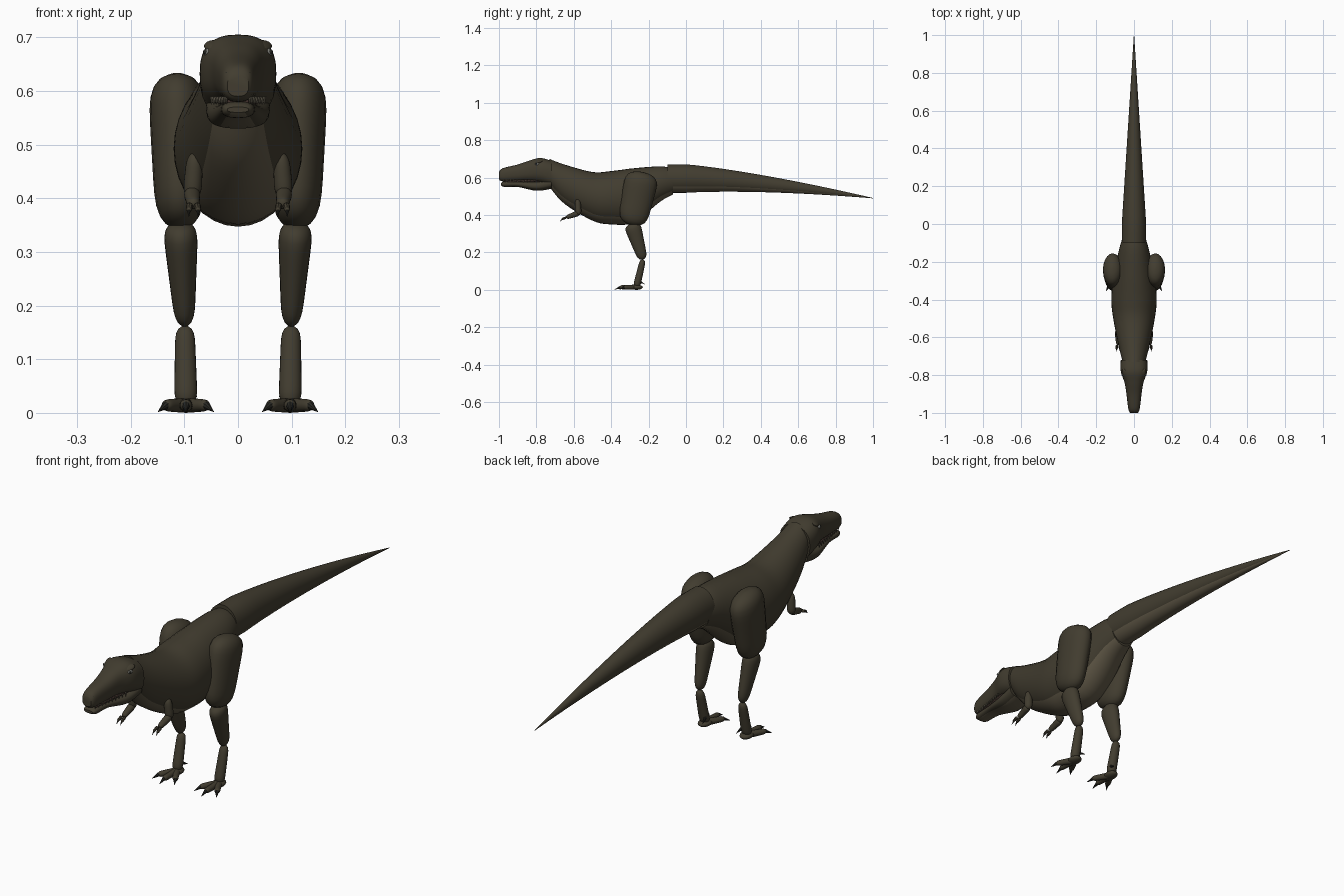
import bpy, math
from math import cos, sin, pi, copysign
from mathutils import Vector

if "Cube" in bpy.data.objects:
    bpy.data.objects.remove(bpy.data.objects["Cube"])


def material(name, red, green, blue):
    mat = bpy.data.materials.new(name)
    mat.use_nodes = True
    mat.diffuse_color = (red, green, blue, 1)
    mat.node_tree.nodes["Principled BSDF"].inputs["Base Color"].default_value = mat.diffuse_color
    return mat


HIDE = material("olive hide", .054, .046, .029)
BELLY = material("pale belly", .12, .1, .064)
CLAW = material("dark claw", .02, .02, .016)
TOOTH = material("dull tooth", .16, .14, .1)
MOUTH = material("mouth lining", .05, .03, .024)
EYE = material("grey eye", .2, .2, .18)


def finish(ob):
    """Turn the faces outward and shade smooth, keeping real edges sharp."""
    bpy.ops.object.select_all(action="DESELECT")
    ob.select_set(True)
    bpy.context.view_layer.objects.active = ob
    bpy.ops.object.mode_set(mode="EDIT")
    bpy.ops.mesh.select_all(action="SELECT")
    bpy.ops.mesh.normals_make_consistent(inside=False)
    bpy.ops.object.mode_set(mode="OBJECT")
    bpy.ops.object.shade_smooth_by_angle(angle=math.radians(40))


def smooth_rows(rows, steps=5):
    """Pass a Catmull-Rom curve through the section rows."""
    result = []
    for i in range(len(rows) - 1):
        before, start = rows[max(i - 1, 0)], rows[i]
        end, after = rows[i + 1], rows[min(i + 2, len(rows) - 1)]
        for k in range(steps):
            t = k / steps
            result.append([
                q + t / 2 * (r - p + t * (2 * p - 5 * q + 4 * r - s + t * (3 * (q - r) + s - p)))
                for p, q, r, s in zip(before, start, end, after)])
    return result + [rows[-1]]


def skin(name, rings, axis, materials, sides, boxy=1, pale_below=None):
    """Join rings of (centre, half width, half depth) lying square to the axis."""
    axis = axis.normalized()
    side = Vector((1, 0, 0))
    side = (side - axis * side.dot(axis)).normalized()
    up = side.cross(axis)
    angles = [2 * pi * k / sides for k in range(sides)]
    verts, faces, pale = [], [], []
    for centre, width, depth in rings:
        for angle in angles:
            across, along = (copysign(abs(v) ** boxy, v) for v in (cos(angle), sin(angle)))
            verts.append(centre + side * across * width + up * along * depth)
    for first in range(0, len(verts) - sides, sides):
        for k, angle in enumerate(angles):
            following = (k + 1) % sides
            faces.append((first + k, first + following,
                          first + sides + following, first + sides + k))
            pale.append(pale_below is not None and sin(angle + pi / sides) < pale_below)
    faces += [range(sides), range(len(verts) - sides, len(verts))]
    mesh = bpy.data.meshes.new(name)
    mesh.from_pydata(verts, [], faces)
    for mat in materials:
        mesh.materials.append(mat)
    for face, is_pale in zip(mesh.polygons, pale):
        face.material_index = int(is_pale)
    ob = bpy.data.objects.new(name, mesh)
    bpy.context.collection.objects.link(ob)
    finish(ob)


def hull(name, rows, materials=(HIDE,), boxy=1, pale_below=None):
    """Body section from rows of y, bottom, top and half width."""
    rings = [(Vector((0, y, (low + high) / 2)), width, (high - low) / 2)
             for y, low, high, width in rows]
    skin(name, rings, Vector((0, 1, 0)), materials, 32, boxy, pale_below)


def limb(name, start, end, radius, end_radius, depth=1, cap=8, sides=20):
    """Tapered limb with rounded ends; a higher cap power gives blunter ends."""
    start, end = Vector(start), Vector(end)
    rings, count = [], 16
    for i in range(count + 1):
        t = (1 - cos(pi * i / count)) / 2
        taper = radius + (end_radius - radius) * t
        width = max(taper * (1 - abs(2 * t - 1) ** cap) ** .5, .0005)
        rings.append((start.lerp(end, t), width, width * depth))
    skin(name, rings, end - start, (HIDE,), sides)


def horn(name, base, tip, radius, mat):
    """Pointed claw or tooth."""
    base, tip = Vector(base), Vector(tip)
    rings = [(base, radius, radius), (tip, radius / 20, radius / 20)]
    skin(name, rings, tip - base, (mat,), 8)


def ball(name, centre, size, mat, turn=(0, 0, 0)):
    bpy.ops.mesh.primitive_uv_sphere_add(segments=16, ring_count=10, location=centre, rotation=turn)
    ob = bpy.context.object
    ob.name, ob.scale = name, size
    ob.data.materials.append(mat)
    finish(ob)


def tail_row(y):
    """Straight taper on a gently drooping centre line."""
    t = max(y, 0)
    centre, half = .595 - .105 * t ** 1.5, .075 * (1 - t) + .001
    return y, centre - half, centre + half, half * .85


# Trunk and tail
trunk = [(-.73, .55, .7, .06), (-.65, .46, .67, .08), (-.5, .37, .63, .11), (-.4, .35, .635, .12),
         (-.28, .36, .65, .11), (-.14, .47, .66, .08), (-.07, .51, .65, .06)]
hull("trunk", smooth_rows(trunk), (HIDE, BELLY), pale_below=-.66)
hull("tail", [tail_row(i / 20) for i in range(-2, 21)], (HIDE, BELLY), pale_below=-.5)

# Head
skull = [(-1, .59, .63, .02), (-.98, .58, .65, .03), (-.9, .58, .67, .04),
         (-.84, .58, .69, .05), (-.78, .57, .705, .07), (-.72, .55, .69, .07)]
jaw = [(-.99, .56, .57, .02), (-.97, .55, .58, .03), (-.9, .55, .58, .035),
       (-.8, .53, .58, .055), (-.72, .54, .6, .06)]
hull("skull", smooth_rows(skull), boxy=.8)
hull("lower_jaw", smooth_rows(jaw), (HIDE, BELLY), .8, -.8)
hull("mouth_lining", [(-.97, .57, .59, .02), (-.75, .57, .6, .05)], (MOUTH,))

for label, sign in (("left_", 1), ("right_", -1)):

    def at(x, y, z):
        return Vector((sign * x, y, z))

    # Eyes, brows and nostrils
    ball(label + "eye", at(.055, -.795, .672), (.01, .012, .008), EYE)
    ball(label + "pupil", at(.06, -.8, .673), (.005, .006, .005), CLAW)
    ball(label + "brow", at(.048, -.79, .685), (.014, .026, .006), HIDE, (.2, sign * .5, sign * -.3))
    ball(label + "nostril", at(.02, -.985, .633), (.004, .007, .004), CLAW)

    # Teeth along the upper jaw
    for i in range(10):
        gum = at(.022 + i * .003, -.975 + i * .018, .59)
        horn(f"{label}tooth_{i + 1}", gum, gum - Vector((0, 0, .016)), .004, TOOTH)

    # Hind legs
    hip, knee = at(.114, -.23, .63), at(.108, -.29, .345)
    ankle, heel = at(.099, -.23, .162), at(.097, -.265, .014)
    limb(label + "thigh", hip, knee, .055, .045, depth=1.7, cap=6)
    limb(label + "shin", knee + Vector((0, 0, .01)), ankle, .034, .018, depth=1.4)
    limb(label + "lower_leg", ankle, heel, .018, .022, depth=.9)

    # Feet with three splayed toes and a small spur behind
    ball(label + "foot_pad", heel, (.025, .034, .014), HIDE)
    for i, spread in enumerate((-.04, 0, .04)):
        reach = at(spread, abs(spread) / 2 - .09, 0)
        tip = heel + reach
        limb(f"{label}toe_{i + 1}", heel, tip, .014, .011, sides=12)
        horn(f"{label}toe_claw_{i + 1}", heel + reach * .94, tip + reach * .3 - Vector((0, 0, .012)),
             .008, CLAW)
    horn(label + "spur", at(.085, -.25, .045), at(.077, -.22, .03), .007, CLAW)

    # Forelimbs with two clawed fingers
    elbow, wrist = at(.086, -.575, .41), at(.083, -.64, .387)
    limb(label + "upper_arm", at(.08, -.58, .485), elbow - Vector((0, 0, .012)), .015, .018, cap=4)
    limb(label + "forearm", elbow, wrist, .016, .011)
    for i, spread in enumerate((-.007, .007)):
        knuckle = wrist + at(spread, 0, 0)
        tip = knuckle + at(spread / 4, -.025, -.01)
        limb(f"{label}finger_{i + 1}", knuckle, tip, .007, .005, sides=8)
        horn(f"{label}finger_claw_{i + 1}", knuckle.lerp(tip, .8), tip + Vector((0, -.01, -.012)),
             .004, CLAW)
